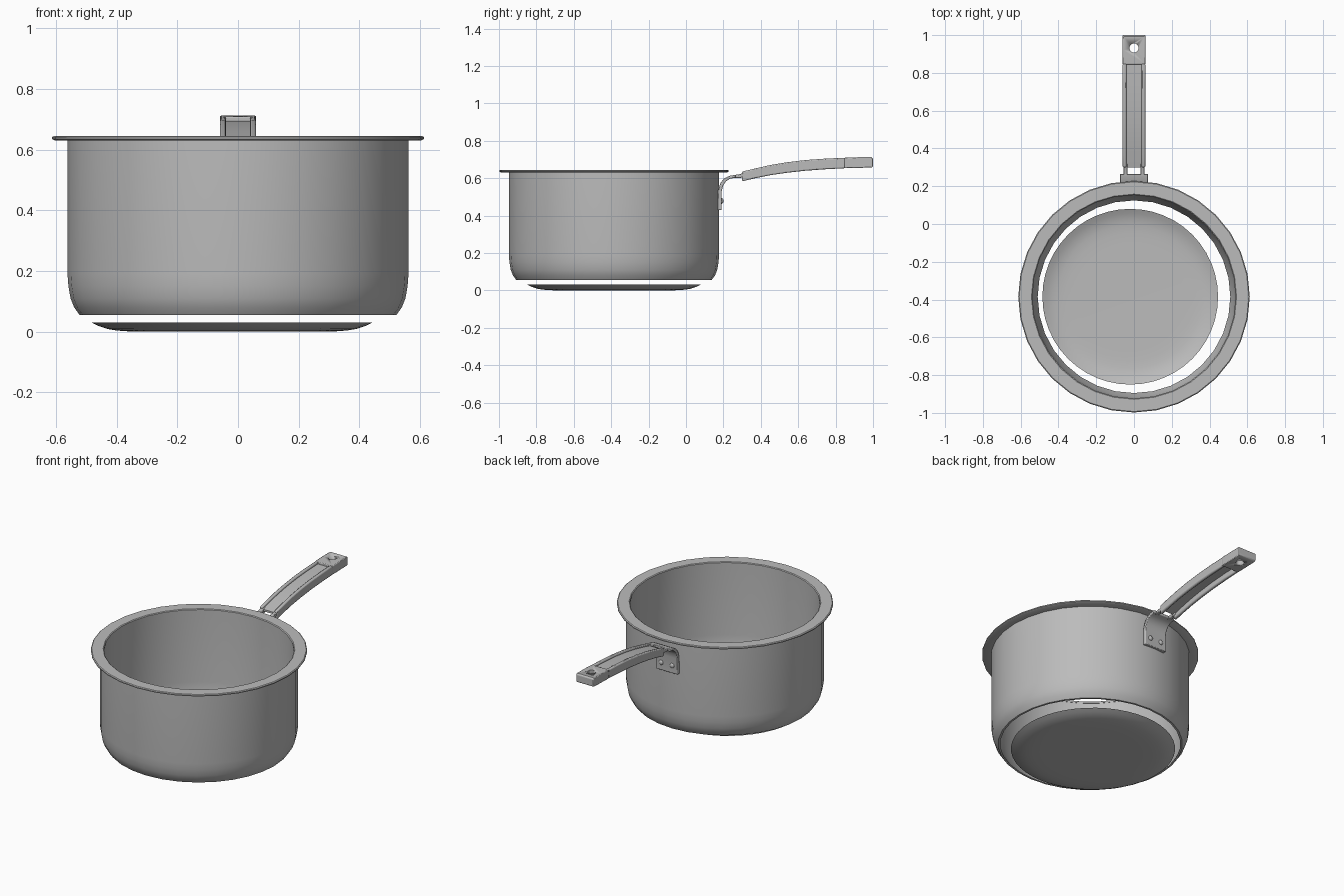
import bpy, bmesh, math
from mathutils import Vector, Matrix

old = bpy.data.objects.get("Cube")
if old:
    bpy.data.objects.remove(old, do_unlink=True)

steel = bpy.data.materials.new("brushed_steel")
steel.use_nodes = True
COLOUR = (0.5, 0.5, 0.5, 1)
steel.diffuse_color = COLOUR
steel.node_tree.nodes["Principled BSDF"].inputs["Base Color"].default_value = COLOUR

POT_Y = -0.385


def make(name, bm, angle=35):
    bmesh.ops.recalc_face_normals(bm, faces=bm.faces)
    mesh = bpy.data.meshes.new(name)
    bm.to_mesh(mesh)
    bm.free()
    obj = bpy.data.objects.new(name, mesh)
    bpy.context.collection.objects.link(obj)
    mesh.materials.append(steel)
    bpy.ops.object.select_all(action='DESELECT')
    obj.select_set(True)
    bpy.context.view_layer.objects.active = obj
    bpy.ops.object.shade_smooth_by_angle(angle=math.radians(angle))
    return obj


def lathe(name, profile, closed=True, sides=32, x=0.0):
    """Spin a radius/height profile around the pot axis."""
    bm = bmesh.new()
    rings = []
    for r, z in profile:
        rings.append([bm.verts.new((x + r * math.cos(2 * math.pi * i / sides),
                                    POT_Y + r * math.sin(2 * math.pi * i / sides), z))
                      for i in range(sides)])
    pairs = list(zip(rings, rings[1:]))
    if closed:
        pairs.append((rings[-1], rings[0]))
    for a, b in pairs:
        for i in range(sides):
            j = (i + 1) % sides
            bm.faces.new((a[i], a[j], b[j], b[i]))
    if not closed:
        bm.faces.new(rings[-1])
    return make(name, bm)


def strip(name, upper, lower, x0, x1, bevel=0.0):
    """Extrude a side outline (y, z) between two x positions."""
    bm = bmesh.new()
    cols = [[bm.verts.new((x, y, z)) for x, (y, z) in
             ((x0, u), (x1, u), (x1, l), (x0, l))] for u, l in zip(upper, lower)]
    for a, b in zip(cols, cols[1:]):
        for i in range(4):
            j = (i + 1) % 4
            bm.faces.new((a[i], a[j], b[j], b[i]))
    bm.faces.new(cols[0])
    bm.faces.new(cols[-1])
    obj = make(name, bm)
    if bevel:
        mod = obj.modifiers.new("soft_edges", 'BEVEL')
        mod.width, mod.segments, mod.limit_method = bevel, 2, 'ANGLE'
        mod.angle_limit = math.radians(50)
    return obj


# Pot wall, open at the bottom, with a flat flange rim
lathe("pot_wall", [(0.522, 0.055), (0.54, 0.08), (0.552, 0.11), (0.559, 0.15), (0.562, 0.19),
                   (0.562, 0.635), (0.54, 0.635), (0.54, 0.19), (0.537, 0.15),
                   (0.53, 0.11), (0.51, 0.055)])
lathe("rim", [(0.538, 0.631), (0.605, 0.631), (0.613, 0.635), (0.613, 0.641),
              (0.608, 0.645), (0.543, 0.645), (0.538, 0.641)])
# Shallow base dish
lathe("base_dish", [(0.465, 0.031), (0.44, 0.019), (0.41, 0.009), (0.38, 0.004), (0.34, 0.001),
                    (0.28, 0.0)], closed=False, sides=48, x=-0.02)

# Handle centre line: y, underside, top
path = [(0.30, 0.583, 0.635), (0.37, 0.6, 0.652), (0.45, 0.616, 0.67), (0.54, 0.629, 0.685),
        (0.64, 0.64, 0.697), (0.75, 0.648, 0.705), (0.85, 0.653, 0.709)]
top = [(y, t) for y, b, t in path]
under = [(y, b) for y, b, t in path]
for side, sx in (("left", 1), ("right", -1)):
    strip(f"{side}_handle_rail", top, under, sx * 0.04, sx * 0.06, 0.006)
strip("handle_web", [(y, t - 0.012) for y, t in top],
      [(y, t - 0.024) for y, t in top], -0.042, 0.042)

# Handle end block with hanging hole
block = strip("handle_end", [(0.845, 0.709), (0.92, 0.712), (0.992, 0.712), (1.0, 0.706)],
              [(0.845, 0.653), (0.92, 0.655), (0.992, 0.657), (1.0, 0.662)], -0.06, 0.06, 0.004)
bm = bmesh.new()
bmesh.ops.create_cone(bm, cap_ends=True, segments=20, radius1=0.024, radius2=0.024, depth=0.3,
                      matrix=Matrix.Translation((0, 0.932, 0.68)))
cutter = make("hole_cutter", bm)
cutter.hide_render = True
cutter.hide_set(True)
cut = block.modifiers.new("hole", 'BOOLEAN')
cut.object, cut.operation, cut.solver = cutter, 'DIFFERENCE', 'EXACT'
# Bake the modifiers so the cutter can go
mesh = bpy.data.meshes.new_from_object(
    block.evaluated_get(bpy.context.evaluated_depsgraph_get()))
block.modifiers.clear()
block.data = mesh
bpy.data.objects.remove(cutter, do_unlink=True)

# Bent mounting bracket on the wall
outer = [(0.191, 0.43), (0.191, 0.53), (0.198, 0.56), (0.213, 0.583), (0.235, 0.597), (0.265, 0.603)]
inner = [(0.168, 0.43), (0.172, 0.535), (0.183, 0.572), (0.202, 0.598), (0.23, 0.612), (0.265, 0.618)]
strip("bracket", inner, outer, -0.075, 0.075, 0.004)

# Twin arms joining the bracket to the handle
for side, sx in (("left", 1), ("right", -1)):
    strip(f"{side}_neck_arm", [(0.25, 0.616), (0.28, 0.62), (0.32, 0.63)],
          [(0.25, 0.6), (0.28, 0.6), (0.32, 0.607)], sx * 0.034, sx * 0.056, 0.004)
    # Domed rivets
    bm = bmesh.new()
    bmesh.ops.create_uvsphere(bm, u_segments=14, v_segments=8, radius=0.015)
    bmesh.ops.scale(bm, vec=Vector((1, 0.65, 1)), verts=bm.verts)
    bmesh.ops.translate(bm, vec=(sx * 0.038, 0.191, 0.478), verts=bm.verts)
    make(f"{side}_rivet", bm)
